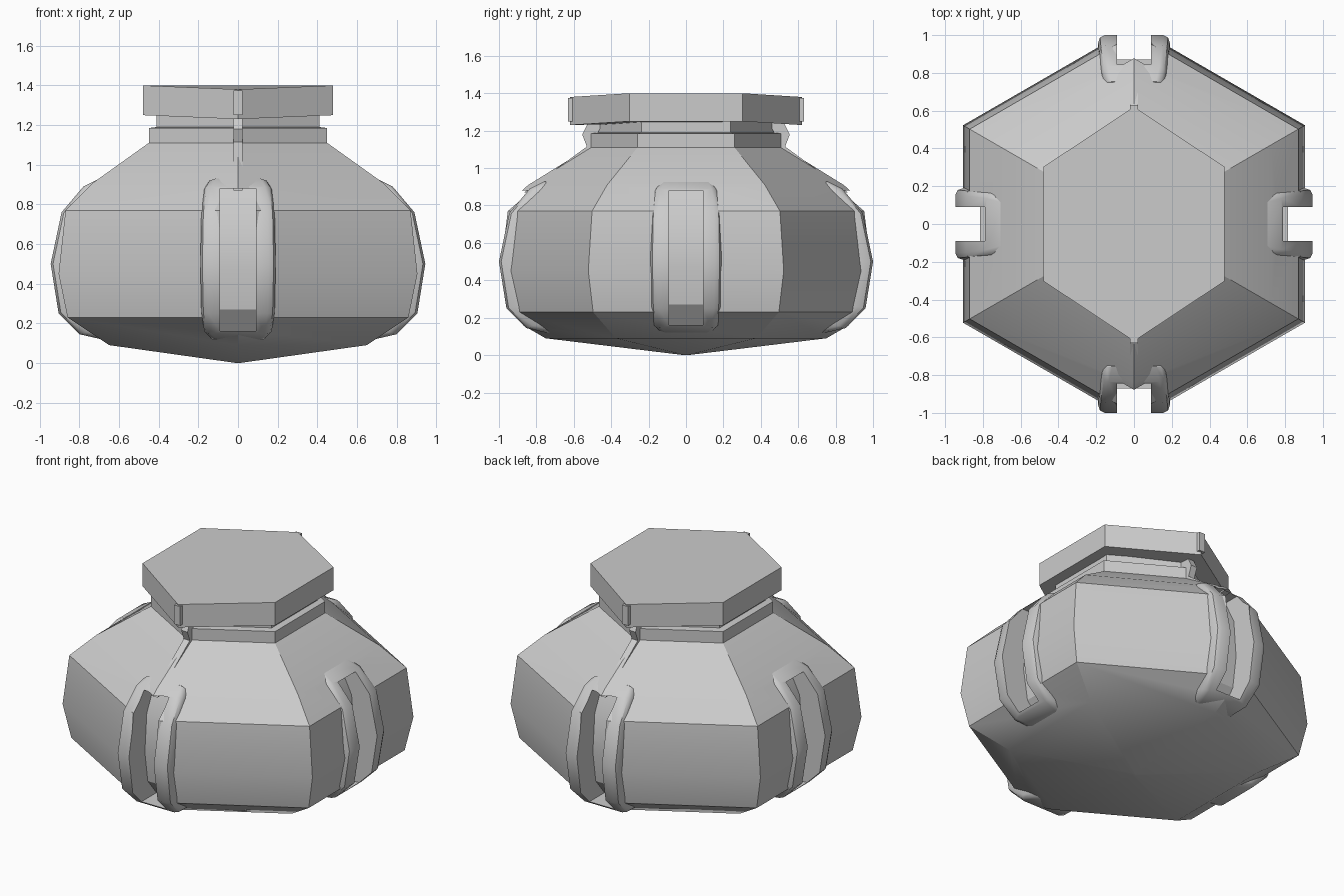
import bpy, bmesh, math
from mathutils import Matrix, Vector

if "Cube" in bpy.data.objects:
    bpy.data.objects.remove(bpy.data.objects["Cube"])


def make_object(name, bm):
    bmesh.ops.recalc_face_normals(bm, faces=bm.faces)
    mesh = bpy.data.meshes.new(name)
    bm.to_mesh(mesh)
    bm.free()
    obj = bpy.data.objects.new(name, mesh)
    bpy.context.collection.objects.link(obj)
    return obj


def loft(bm, rings):
    """Skin closed rings of equal length, capping both ends."""
    rows = [[bm.verts.new(p) for p in ring] for ring in rings]
    n = len(rows[0])
    for a, b in zip(rows, rows[1:]):
        for i in range(n):
            j = (i + 1) % n
            bm.faces.new((a[i], a[j], b[j], b[i]))
    bm.faces.new(rows[0])
    bm.faces.new(rows[-1])


def hex_ring(apothem, z):
    r = apothem / math.cos(math.pi / 6)
    return [(r * math.sin(k * math.pi / 3), r * math.cos(k * math.pi / 3), z) for k in range(6)]


def activate(obj):
    bpy.ops.object.select_all(action='DESELECT')
    obj.select_set(True)
    bpy.context.view_layer.objects.active = obj


def apply_all(obj):
    activate(obj)
    for m in list(obj.modifiers):
        bpy.ops.object.modifier_apply(modifier=m.name)


def cut(obj, cutter):
    m = obj.modifiers.new("slot", 'BOOLEAN')
    m.operation, m.solver, m.object = 'DIFFERENCE', 'EXACT', cutter


def smooth(obj, angle):
    activate(obj)
    bpy.ops.object.shade_smooth_by_angle(angle=math.radians(angle))


# Hexagonal pot body with neck (apothem, height), shallow pointed base
profile = [(0.01, 0.0), (0.65, 0.09), (0.86, 0.23), (0.905, 0.45), (0.87, 0.77),
           (0.73, 0.91), (0.45, 1.11), (0.45, 1.185), (0.41, 1.19), (0.41, 1.27)]
bm = bmesh.new()
loft(bm, [hex_ring(a, z) for a, z in profile])
body = make_object("pot_body", bm)

# Lid, slightly longer front to back and drooping at its two points
bm = bmesh.new()
loft(bm, [hex_ring(0.48, z) for z in (1.25, 1.4)])
for v in bm.verts:
    if abs(v.co.x) < 0.01:
        v.co.y *= 0.62 / 0.554
        v.co.z -= 0.02
    else:
        v.co.y *= 1.09
lid = make_object("lid", bm)

# Slotted frames: rounded rim sections (radius, half width, height)
rim = [(0.70, 0.15, 0.93), (0.78, 0.17, 0.89), (0.89, 0.185, 0.76), (0.945, 0.19, 0.5),
       (0.905, 0.185, 0.25), (0.80, 0.17, 0.145), (0.67, 0.14, 0.115)]
floor = [(0.68, 0.88), (0.76, 0.72), (0.78, 0.47), (0.75, 0.27), (0.66, 0.16)]
sides = [("right", 0, 0), ("back", 90, 0.055), ("left", 180, 0), ("front", 270, 0.055)]
for label, angle, shift in sides:
    spin = Matrix.Rotation(math.radians(angle), 4, 'Z') @ Matrix.Translation((shift, 0, 0))

    bm = bmesh.new()
    loft(bm, [[(r, -w, z), (r, w, z), (r - 0.16, w, 0.5 + (z - 0.5) * 0.85),
               (r - 0.16, -w, 0.5 + (z - 0.5) * 0.85)] for r, w, z in rim])
    bm.transform(spin)
    frame = make_object(label + "_slot_frame", bm)
    bev = frame.modifiers.new("round", 'BEVEL')
    bev.width, bev.segments = 0.035, 2
    bev.limit_method, bev.angle_limit = 'ANGLE', math.radians(50)

    # Slot cutter
    bm = bmesh.new()
    outline = floor + [(1.2, 0.16), (1.2, 0.88)]
    loft(bm, [[(r, y, z) for r, z in outline] for y in (-0.09, 0.09)])
    bm.transform(spin)
    cutter = make_object("slot_cutter", bm)
    cut(frame, cutter)
    cut(body, cutter)
    apply_all(frame)
    apply_all(body)
    bpy.data.objects.remove(cutter)
    smooth(frame, 40)

# Thin seams running from the front and back slots up to the lid
seam = [(0.865, 0.87), (0.53, 1.115), (0.555, 1.18), (0.52, 1.25), (0.63, 1.25), (0.63, 1.375)]
for label, s in (("front", -1), ("back", 1)):
    bm = bmesh.new()
    loft(bm, [[(-0.022, s * r, z), (0.022, s * r, z), (0.022, s * (r - 0.08), z),
               (-0.022, s * (r - 0.08), z)] for r, z in seam])
    make_object(label + "_seam", bm)

smooth(body, 30)
